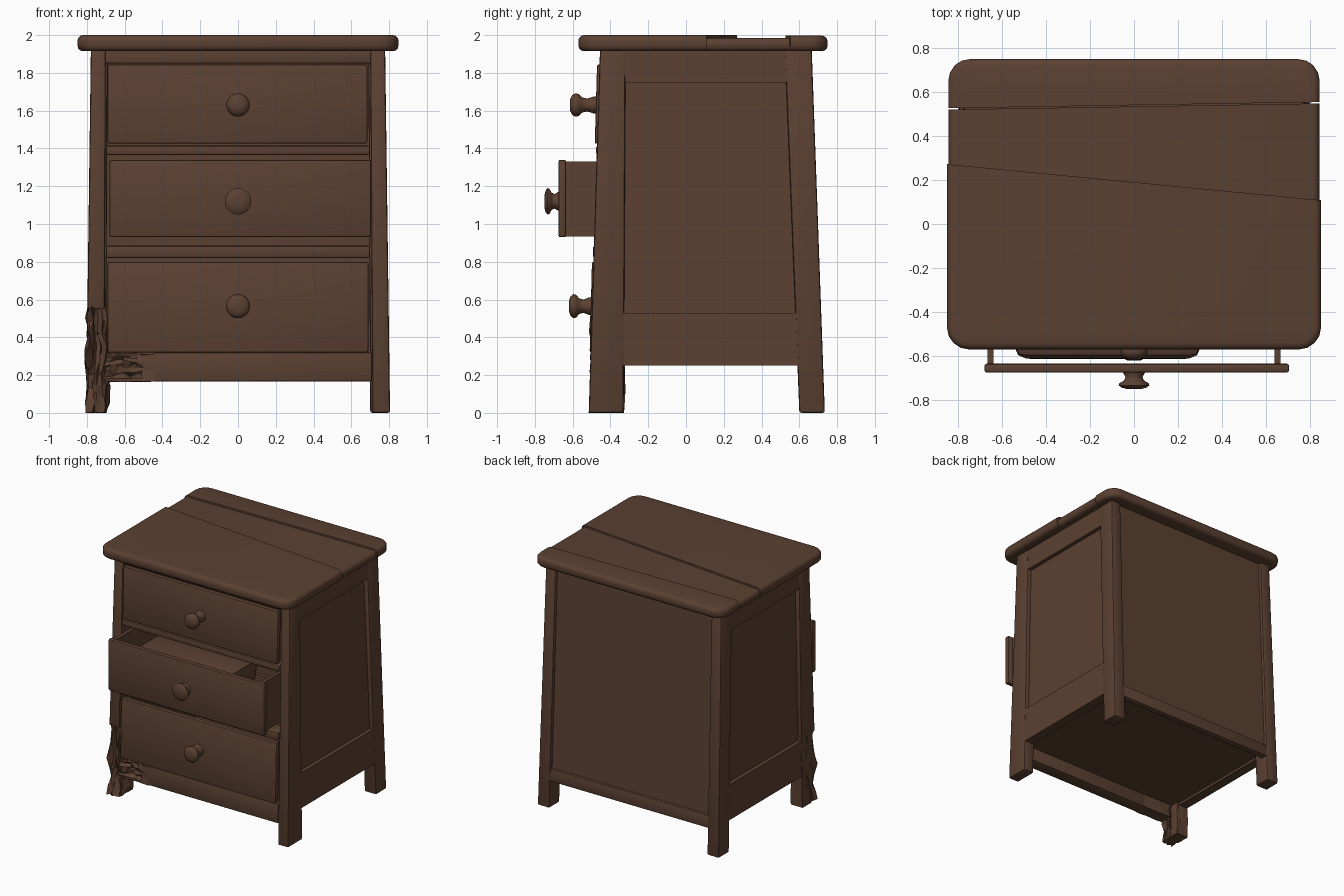
import bpy, bmesh, math, random
from mathutils import Vector

if "Cube" in bpy.data.objects:
    bpy.data.objects.remove(bpy.data.objects["Cube"])

random.seed(4)
wood = bpy.data.materials.new("dark brown wood")
wood.diffuse_color = (0.105, 0.052, 0.031, 1)
wood.use_nodes = True
wood.node_tree.nodes["Principled BSDF"].inputs["Base Color"].default_value = wood.diffuse_color


def finish(name, bm, angle=35):
    bmesh.ops.recalc_face_normals(bm, faces=bm.faces[:])
    me = bpy.data.meshes.new(name)
    bm.to_mesh(me)
    bm.free()
    me.materials.append(wood)
    for p in me.polygons:
        p.use_smooth = True
    me.set_sharp_from_angle(angle=math.radians(angle))
    ob = bpy.data.objects.new(name, me)
    bpy.context.collection.objects.link(ob)
    return ob


# Tapered block between two rectangles (x0, x1, y0, y1)
def block_bm(z0, r0, z1, r1, bev=0.0):
    bm = bmesh.new()
    v = [bm.verts.new((r[i], r[j], z)) for z, r in ((z0, r0), (z1, r1))
         for i, j in ((0, 2), (1, 2), (1, 3), (0, 3))]
    for f in ((3, 2, 1, 0), (4, 5, 6, 7), (0, 1, 5, 4), (1, 2, 6, 5), (2, 3, 7, 6), (3, 0, 4, 7)):
        bm.faces.new([v[i] for i in f])
    if bev:
        bmesh.ops.bevel(bm, geom=bm.edges[:], offset=bev, segments=2, profile=0.5, affect='EDGES')
    return bm


def block(name, z0, r0, z1, r1, bev=0.0):
    return finish(name, block_bm(z0, r0, z1, r1, bev))


def box(name, x0, x1, y0, y1, z0, z1, bev=0.0):
    return block(name, z0, (x0, x1, y0, y1), z1, (x0, x1, y0, y1), bev)


# Leaning outer faces of the carcass
def xo(z): return 0.805 - 0.0135 * z
def yf(z): return -0.515 + 0.031 * z
def yb(z): return 0.735 - 0.036 * z
def yi(z): return 0.60 - 0.04 * z


def mir(r, s):
    return r if s > 0 else (-r[1], -r[0], r[2], r[3])


TOP = 1.93


# Splintered damage: jitter vertices by a mask
def chew(bm, cuts, mask, amount, pull):
    bmesh.ops.subdivide_edges(bm, edges=bm.edges[:], cuts=cuts, use_grid_fill=True)
    for v in bm.verts:
        m = mask(v.co)
        if m > 0:
            r = Vector((random.uniform(-1, 1), random.uniform(-1, 1), random.uniform(-1, 1)))
            v.co += m * (r * amount + pull * random.random())
            v.co.z = max(v.co.z, 0)


for s, side in ((1, "right"), (-1, "left")):
    # Legs
    a = mir((0.712, xo(0), yf(0), -0.33), s)
    b = mir((0.70, xo(TOP), yf(TOP), -0.32), s)
    if s > 0:
        block("front_leg_right", 0, a, TOP, b, 0.012)
    else:
        block("front_leg_left", 0.55, (-xo(.55), -0.705, yf(.55), -0.327), TOP, b, 0.012)
        bm = block_bm(0, (-xo(0), -0.70, yf(0), -0.33), 0.56, (-xo(.56), -0.705, yf(.56), -0.327))
        chew(bm, 7, lambda c: (1 if 0.05 < c.z < 0.52 else 0.3) * (1 if c.y < -0.4 else 0.15),
             0.016, Vector((0.015, 0.05, 0)))
        finish("front_leg_left_splintered", bm, 25)
    block("back_leg_" + side, 0, mir((0.70, xo(0), yi(0), yb(0)), s),
          TOP, mir((0.69, xo(TOP), yi(TOP), yb(TOP)), s), 0.012)
    # Side rails and recessed side panel
    for nm, z0, z1 in (("lower", 0.25, 0.53), ("upper", 1.75, TOP)):
        block(f"side_{nm}_rail_{side}", z0, mir((0.72, xo(z0) - .004, -0.36, yi(z0) + .03), s),
              z1, mir((0.72, xo(z1) - .004, -0.36, yi(z1) + .03), s))
    block("side_panel_" + side, 0.4, mir((0.72, xo(.4) - .035, -0.36, yi(.4) + .03), s),
          1.85, mir((0.70, xo(1.85) - .035, -0.36, yi(1.85) + .03), s))

# Back panel, back rail and underside
block("back_panel", 0.27, (-.72, .72, yb(.27) - .055, yb(.27) - .025),
      TOP, (-.72, .72, yb(TOP) - .055, yb(TOP) - .025))
block("back_rail", 0.21, (-.72, .72, yb(.21) - .06, yb(.21) - .006),
      0.31, (-.72, .72, yb(.31) - .06, yb(.31) - .006), 0.008)
box("bottom_panel", -.74, .74, -.44, .68, 0.27, 0.30)

# Front rails
box("front_top_rail", -.71, .71, yf(1.9) + .008, -.36, 1.85, TOP, 0.008)
box("front_upper_rail", -.70, .70, yf(1.4) - .004, -.36, 1.365, 1.415, 0.012)
box("front_middle_rail", -.70, .70, yf(.85) - .004, -.36, 0.82, 0.885, 0.012)
box("front_bottom_rail", -.45, .71, yf(.2) + .004, -.40, 0.165, 0.32, 0.01)
bm = block_bm(0.165, (-.71, -.44, yf(.2) + .004, -.40), 0.31, (-.71, -.44, yf(.2) + .004, -.40))
chew(bm, 7, lambda c: max(0, min(1, (-0.46 - c.x) / 0.1)) * (1 if c.z > 0.2 and c.y < -.43 else 0.2),
     0.012, Vector((0, 0.045, 0)))
finish("front_bottom_rail_splintered", bm, 25)


# Turned knob, its profile spun about the y axis
def knob(name, z, y, length, r):
    prof = [(0, .75), (.12, .72), (.35, .55), (.55, .65), (.68, .95), (.80, 1), (.92, .82), (1, .45)]
    bm = bmesh.new()
    n = 24
    rings = [[bm.verts.new((r * k * math.cos(2 * math.pi * i / n), y - length * t,
                            z + r * k * math.sin(2 * math.pi * i / n))) for i in range(n)]
             for t, k in prof]
    for p, q in zip(rings, rings[1:]):
        for i in range(n):
            bm.faces.new((p[i], p[(i + 1) % n], q[(i + 1) % n], q[i]))
    bm.faces.new(rings[0])
    bm.faces.new(rings[-1])
    finish(name, bm, 60)


# Drawers: front, box walls, knob
for nm, x0, x1, z0, z1, y, kz, kend, kr in (
        ("top", -.69, .685, 1.425, 1.845, -.483, 1.63, -.615, .062),
        ("middle", -.68, .705, .93, 1.34, -.675, 1.12, -.75, .070),
        ("bottom", -.69, .69, .32, .80, -.51, .565, -.62, .064)):
    t = y + .04
    lean = 0 if nm == "middle" else .012
    block(nm + "_drawer_front", z0, (x0, x1, y, t), z1, (x0, x1, y + lean, t + lean), 0.01)
    for sx in (-1, 1):
        xa = sx * .652
        box(f"{nm}_drawer_side_{'right' if sx > 0 else 'left'}", xa - .014, xa + .014,
            t - .01, t + .95, z0 + .005, z1 - .01)
    box(nm + "_drawer_back", -.65, .65, t + .92, t + .95, z0 + .005, z1 - .03)
    knob(nm + "_drawer_knob", kz, y + .01, y + .01 - kend, kr)

# Folded bundle lying in the open drawer
block("drawer_bundle", .96, (-.50, .26, -.615, -.15), 1.26, (-.55, .31, -.61, -.15), 0.05)


# Table top: rounded slab split into three cracked boards
def board(name, cuts, ztop, ins):
    bm = bmesh.new()
    vs = []
    for cx, cy, a0 in ((1, 1, 0), (-1, 1, 90), (-1, -1, 180), (1, -1, 270)):
        for k in range(5):
            a = math.radians(a0 + 22.5 * k)
            vs.append(bm.verts.new((cx * (.75 - ins) + .1 * math.cos(a),
                                    .09 + cy * .56 + .1 * math.sin(a), 1.915)))
    f = bm.faces.new(vs)
    ext = bmesh.ops.extrude_face_region(bm, geom=[f])
    for v in ext["geom"]:
        if isinstance(v, bmesh.types.BMVert):
            v.co.z = ztop
    rim = [e for e in bm.edges if abs(e.verts[0].co.z - e.verts[1].co.z) < 1e-5]
    bmesh.ops.recalc_face_normals(bm, faces=bm.faces[:])
    bmesh.ops.bevel(bm, geom=rim, offset=0.03, segments=3, profile=0.5, affect='EDGES')
    for (ya, yc, keep_front) in cuts:
        no = Vector((-(yc - ya), 1.7, 0)).normalized() * (1 if keep_front else -1)
        res = bmesh.ops.bisect_plane(bm, geom=bm.verts[:] + bm.edges[:] + bm.faces[:],
                                     plane_co=(-.85, ya, 0), plane_no=no, clear_outer=True)
        edges = [e for e in res["geom_cut"] if isinstance(e, bmesh.types.BMEdge)]
        bmesh.ops.edgeloop_fill(bm, edges=edges)
    finish(name, bm, 40)


board("top_front_board", [(.272, .108, True)], 2.0, 0)
board("top_middle_board", [(.270, .106, False), (.520, .548, True)], 1.986, .008)
board("top_back_board", [(.526, .554, False)], 1.997, .006)
box("top_underside", -.77, .77, -.45, .64, 1.90, 1.95)
